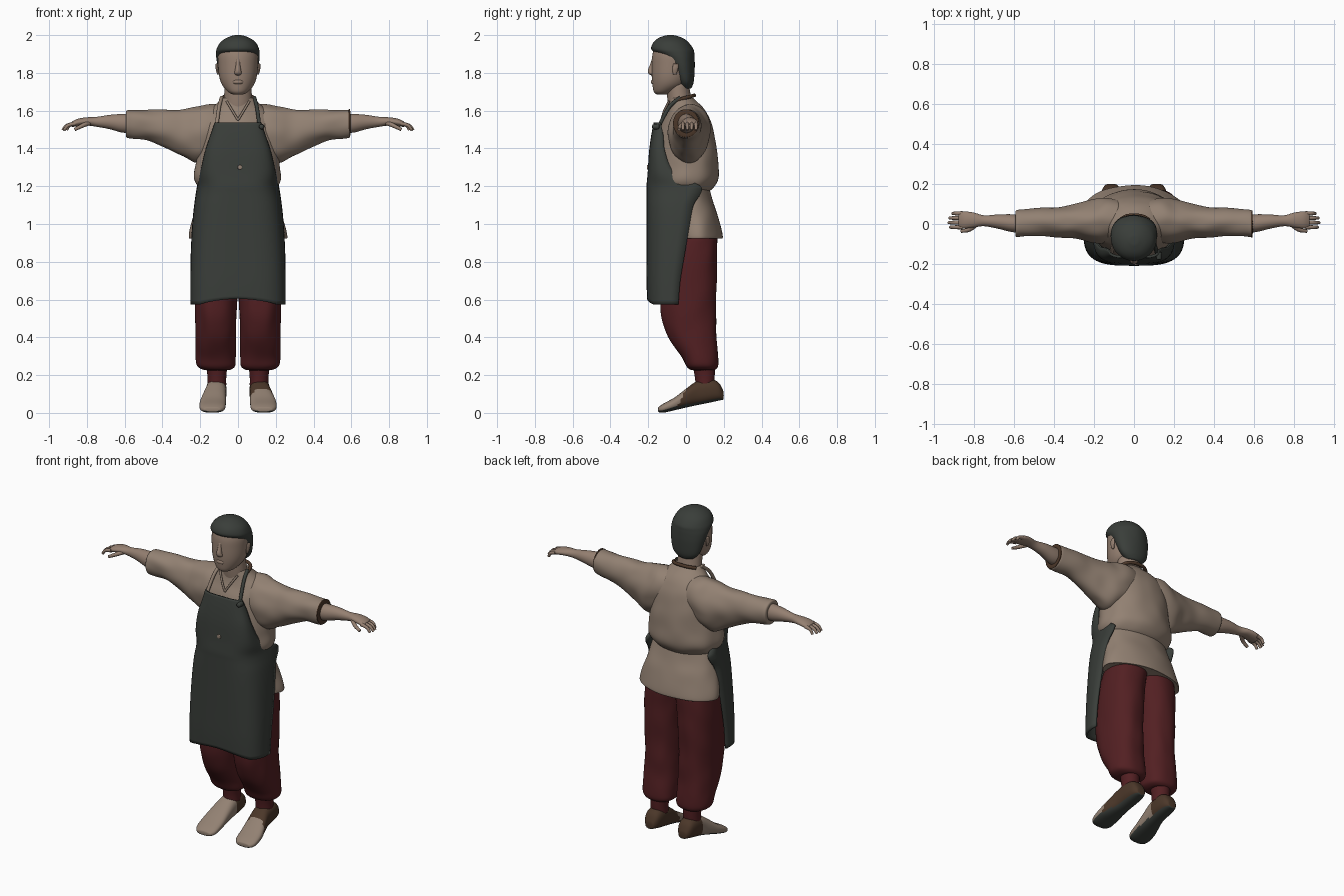
import bpy, bmesh, math
from mathutils import Vector, noise

cube = bpy.data.objects.get("Cube")
if cube:
    bpy.data.objects.remove(cube, do_unlink=True)


def material(name, r, g, b):
    mat = bpy.data.materials.new(name)
    mat.use_nodes = True
    mat.diffuse_color = (r, g, b, 1)
    mat.node_tree.nodes["Principled BSDF"].inputs["Base Color"].default_value = (r, g, b, 1)
    return mat


skin = material("skin", .30, .215, .165)
linen = material("linen", .29, .22, .17)
canvas = material("apron_grey", .042, .048, .042)
hair_grey = material("hair_grey", .042, .048, .042)
red = material("trouser_red", .085, .014, .016)
brown = material("leather_brown", .07, .038, .022)


def resample(rows, steps=4):
    """Smooth spline through rows of numbers."""
    out = []
    for i in range(len(rows) - 1):
        a, b, c, d = (rows[max(i - 1, 0)], rows[i], rows[i + 1], rows[min(i + 2, len(rows) - 1)])
        for s in range(steps):
            t = s / steps
            out.append([q + .5 * t * (r - p + t * (2 * p - 5 * q + 4 * r - e + t * (3 * (q - r) + e - p)))
                        for p, q, r, e in zip(a, b, c, d)])
    out.append(list(rows[-1]))
    return out


def finish(name, bm, mats, rule=None):
    bmesh.ops.recalc_face_normals(bm, faces=bm.faces)
    bm.normal_update()
    for face in bm.faces:
        face.smooth = True
        if rule:
            face.material_index = rule(face.calc_center_median(), face.normal)
    mesh = bpy.data.meshes.new(name)
    bm.to_mesh(mesh)
    bm.free()
    for mat in mats:
        mesh.materials.append(mat)
    obj = bpy.data.objects.new(name, mesh)
    bpy.context.collection.objects.link(obj)
    return obj


def loft(name, axis, rows, mats, side=1, fold=0, power=2, rule=None, n=32):
    """Skin over oval rings; each row is (along, u, v, radius_u, radius_v)."""
    bm = bmesh.new()
    rings = []
    for t, u, v, ru, rv in resample(rows):
        ring = []
        for k in range(n):
            a = math.tau * k / n
            c, s = math.cos(a), math.sin(a)
            du = ru * math.copysign(abs(c) ** (2 / power), c)
            dv = rv * math.copysign(abs(s) ** (2 / power), s)
            grow = 1
            if fold:
                grow += fold * noise.noise(Vector((t * 9, (u + du) * 14, (v + dv) * 14)))
            p, q = u + du * grow, v + dv * grow
            co = {"x": (t, p, q), "y": (p, t, q), "z": (p, q, t)}[axis]
            ring.append(bm.verts.new((co[0] * side, co[1], co[2])))
        rings.append(ring)
    for lo, hi in zip(rings, rings[1:]):
        for k in range(n):
            j = (k + 1) % n
            bm.faces.new((lo[k], lo[j], hi[j], hi[k]))
    bm.faces.new(rings[0])
    bm.faces.new(rings[-1])
    obj = finish(name, bm, mats, rule)
    obj.modifiers.new("smooth", "SUBSURF").levels = 1
    obj.modifiers["smooth"].render_levels = 1
    return obj


def tube(name, points, radius, mat, taper=1.0):
    """Round cord along a few points."""
    curve = bpy.data.curves.new(name, "CURVE")
    curve.dimensions = "3D"
    curve.bevel_depth = radius
    curve.bevel_resolution = 3
    curve.use_fill_caps = True
    path = resample(points)
    spline = curve.splines.new("POLY")
    spline.points.add(len(path) - 1)
    for i, (pt, co) in enumerate(zip(spline.points, path)):
        pt.co = (*co, 1)
        pt.radius = 1 + (taper - 1) * i / (len(path) - 1)
    spline.use_smooth = True
    curve.materials.append(mat)
    obj = bpy.data.objects.new(name, curve)
    bpy.context.collection.objects.link(obj)


# Head, neck and face
loft("neck", "z", [(1.58, 0, -.02, .08, .07), (1.66, 0, -.035, .075, .064), (1.75, 0, -.045, .07, .06)], [skin])
loft("head", "z", [(1.685, 0, -.125, .026, .03), (1.7, 0, -.115, .054, .056), (1.735, 0, -.09, .084, .088),
                   (1.78, 0, -.079, .1, .103), (1.84, 0, -.073, .106, .109), (1.9, 0, -.07, .106, .108),
                   (1.95, 0, -.073, .085, .085), (1.97, 0, -.073, .04, .04)], [skin])
loft("nose", "z", [(1.787, 0, -.178, .01, .008), (1.797, 0, -.182, .02, .017), (1.815, 0, -.183, .016, .019),
                   (1.84, 0, -.178, .012, .014), (1.875, 0, -.172, .01, .008)], [skin])
loft("lips", "x", [(-.035, -.164, 1.752, .004, .003), (-.015, -.174, 1.752, .01, .011),
                   (.015, -.174, 1.752, .01, .011), (.035, -.164, 1.752, .004, .003)], [skin])
loft("hair", "z", [(1.715, 0, .0, .045, .026), (1.75, 0, -.003, .085, .044), (1.82, 0, -.02, .106, .066),
                   (1.87, 0, -.037, .114, .083), (1.9, 0, -.056, .116, .101), (1.925, 0, -.073, .113, .114),
                   (1.96, 0, -.08, .095, .096), (1.985, 0, -.082, .062, .064), (2.0, 0, -.082, .02, .02)],
     [hair_grey], fold=.03)

# Shirt body and its tail
loft("shirt_body", "z", [(1.165, 0, .01, .16, .1), (1.19, 0, 0, .205, .145), (1.24, 0, 0, .232, .172),
                         (1.32, 0, 0, .222, .172), (1.42, 0, 0, .212, .163), (1.52, 0, .002, .205, .139),
                         (1.58, 0, .004, .175, .112), (1.62, 0, -.003, .132, .092),
                         (1.65, 0, -.018, .1, .074), (1.67, 0, -.027, .084, .062)], [linen], fold=.05)
loft("shirt_tail", "z", [(.925, 0, .06, .25, .125), (.935, 0, .06, .26, .135), (1.05, 0, .04, .237, .127),
                         (1.13, 0, .02, .215, .12), (1.21, 0, .005, .195, .115)], [linen], fold=.04)

# Apron, a sheet bent round the front with a notched hem
bm = bmesh.new()
rings = []
columns = 32
apron_rows = [(1.535, .118, -.165, -.135), (1.47, .14, -.178, -.12), (1.38, .17, -.19, -.11),
              (1.27, .195, -.197, -.06), (1.205, .21, -.203, .07), (1.165, .217, -.203, .08),
              (1.1, .226, -.203, .04), (1.0, .236, -.203, .02), (.85, .244, -.203, -.005),
              (.7, .246, -.203, -.03), (.575, .246, -.2, -.04)]
for z, width, front, rear in resample(apron_rows):
    ring = []
    for k in range(columns + 1):
        a = 2 * k / columns - 1
        s, c = math.sin(a * math.pi / 2), max(math.cos(a * math.pi / 2), 0)
        hem = .03 * max(0, 1 - abs(a) * 2) * max(0, 1 - (z - .575) / .1)
        ring.append(bm.verts.new((width * math.copysign(abs(s) ** .6, s),
                                  rear + (front - rear) * c ** .6, z + hem)))
    rings.append(ring)
for lo, hi in zip(rings, rings[1:]):
    for k in range(columns):
        bm.faces.new((lo[k], lo[k + 1], hi[k + 1], hi[k]))
apron = finish("apron", bm, [canvas])
solid = apron.modifiers.new("thickness", "SOLIDIFY")
solid.thickness = .012
solid.offset = 0

# Straps, neckband, buttons and shirt opening
for side, label, mat in ((1, "left", canvas), (-1, "right", linen)):
    tube(label + "_apron_strap", [(.113 * side, -.142, 1.52), (.106 * side, -.112, 1.58),
                                  (.098 * side, -.08, 1.63), (.086 * side, -.03, 1.67)], .01, mat)
    tube(label + "_shirt_opening", [(.06 * side, -.09, 1.65), (.03 * side, -.115, 1.6), (0, -.13, 1.55)], .006, linen)
tube("neckband", [(.09, -.05, 1.655), (.078, .012, 1.672), (.035, .04, 1.68),
                  (-.035, .04, 1.68), (-.078, .012, 1.672)], .01, brown)
loft("chest_button", "y", [(-.207, .01, 1.3, .012, .012), (-.19, .01, 1.3, .014, .014)], [linen], n=16)
loft("strap_button", "y", [(-.18, .125, 1.515, .013, .013), (-.14, .125, 1.515, .016, .016)], [canvas], n=16)
loft("left_cuff_trim", "x", [(.584, 0, 1.533, .069, .075), (.595, 0, 1.533, .069, .075)], [brown])


# Shoe colours: dark sole, brown heel, pale toe
def shoe_rule(center, normal):
    if normal.z < -.6:
        return 2
    limit = .03 * normal.z - .03 if center.x > 0 else .07
    return 0 if center.y < limit else 1


# Limbs, built once for each side
for side, label in ((1, "left_"), (-1, "right_")):
    loft(label + "sleeve", "x", [(.06, .015, 1.5, .1, .13), (.15, .02, 1.487, .112, .148),
                                 (.22, .015, 1.472, .105, .15), (.3, .012, 1.485, .085, .125),
                                 (.385, .01, 1.505, .076, .1), (.48, .01, 1.525, .071, .083),
                                 (.56, .004, 1.532, .069, .077), (.59, 0, 1.533, .067, .074),
                                 (.594, 0, 1.533, .05, .055)], [linen], side, fold=.1)
    loft(label + "forearm_and_palm", "x", [(.55, 0, 1.533, .045, .05), (.61, .004, 1.533, .045, .05),
                                           (.68, .012, 1.54, .036, .038), (.75, .016, 1.541, .027, .026),
                                           (.8, .02, 1.543, .037, .022), (.85, .02, 1.537, .043, .02),
                                           (.88, .018, 1.527, .036, .014)], [skin], side)
    for i, reach in enumerate((.038, .053, .058, .05)):
        y = .053 - .023 * i
        tube(label + "finger_%d" % (i + 1), [(.86 * side, y, 1.532), ((.87 + reach * .6) * side, y, 1.522),
                                             ((.87 + reach) * side, y, 1.497)], .0115, skin, .65)
    tube(label + "thumb", [(.79 * side, 0, 1.535), (.825 * side, -.028, 1.52),
                           (.865 * side, -.036, 1.5)], .014, skin, .6)
    loft(label + "ear", "z", [(1.79, .104 * side, -.06, .006, .008), (1.82, .11 * side, -.057, .008, .016),
                              (1.85, .111 * side, -.053, .007, .014)], [skin], n=16)
    loft(label + "trouser_leg", "z", [(.225, .112, .09, .065, .06), (.245, .115, .085, .1, .083),
                                      (.3, .117, .072, .107, .098), (.42, .117, .03, .108, .134),
                                      (.58, .117, .01, .112, .15), (.8, .112, .02, .117, .145),
                                      (.95, .1, .045, .115, .12)], [red], side, fold=.05, power=2.3)
    loft(label + "ankle_cuff", "z", [(.14, .112, .1, .05, .048), (.19, .112, .1, .051, .052),
                                     (.25, .112, .095, .058, .058)], [red], side, fold=.05)
    loft(label + "shoe", "y", [(-.148, .137, .017, .042, .012), (-.12, .136, .025, .066, .024),
                               (-.06, .134, .048, .07, .034), (0, .126, .078, .063, .05),
                               (.06, .117, .105, .056, .064), (.13, .114, .117, .054, .062),
                               (.175, .114, .112, .045, .047), (.2, .114, .09, .025, .02)],
         [linen, brown, canvas], side, power=2.5, rule=shoe_rule)
